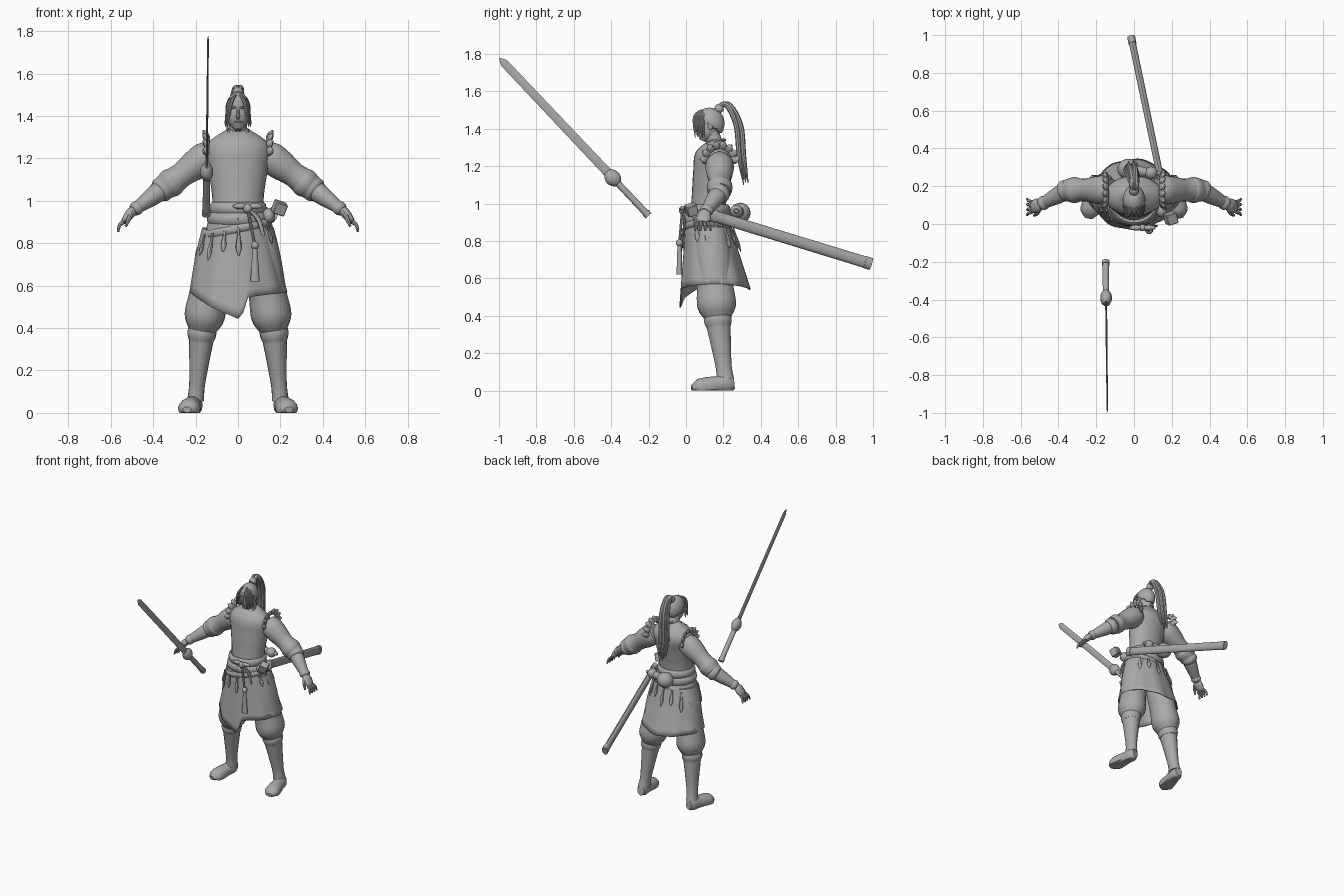
import bpy
import bmesh
from math import sin, cos, pi, radians
from mathutils import Vector, Euler

default_cube = bpy.data.objects.get("Cube")
if default_cube:
    bpy.data.objects.remove(default_cube)

clay = bpy.data.materials.new("plain_grey")
clay.use_nodes = True
grey = (.4, .4, .4, 1)
clay.diffuse_color = grey
clay.node_tree.nodes["Principled BSDF"].inputs["Base Color"].default_value = grey

across, depth, upward = Vector((1, 0, 0)), Vector((0, 1, 0)), Vector((0, 0, 1))


def finish(name, bm):
    """Turn a bmesh into a smooth object that keeps its hard edges."""
    bmesh.ops.recalc_face_normals(bm, faces=bm.faces[:])
    mesh = bpy.data.meshes.new(name)
    bm.to_mesh(mesh)
    bm.free()
    mesh.materials.append(clay)
    mesh.shade_smooth()
    mesh.set_sharp_from_angle(angle=radians(40))
    obj = bpy.data.objects.new(name, mesh)
    bpy.context.collection.objects.link(obj)
    return obj


def sample(values, t):
    """Smooth curve through evenly spaced numbers or vectors."""
    last = len(values) - 1
    i = min(int(t * last), last - 1)
    f = t * last - i
    a, b, c, d = values[max(i - 1, 0)], values[i], values[i + 1], values[min(i + 2, last)]
    return b + ((c - a) * f + (a * 2 - b * 5 + c * 4 - d) * f * f + (b * 3 - a - c * 3 + d) * f ** 3) / 2


def bridge(bm, rows):
    """Join neighbouring closed rings of vertices with quads."""
    for low, high in zip(rows, rows[1:]):
        for k in range(len(low)):
            bm.faces.new((low[k - 1], low[k], high[k], high[k - 1]))


def tube(name, path, radii, flat=(1, 1), ref=across, sides=14, steps=16, floor=None):
    """Ellipses along a path: radii lie along ref, flat scales the other axis from start to end."""
    path = [Vector(p) for p in path]
    bm = bmesh.new()
    rings = []
    centres = [sample(path, i / steps) for i in range(steps + 1)]
    for i, centre in enumerate(centres):
        t = i / steps
        along = (centres[min(i + 1, steps)] - centres[max(i - 1, 0)]).normalized()
        u = (ref - along * ref.dot(along)).normalized()
        v = along.cross(u) * (flat[0] + (flat[1] - flat[0]) * t)
        ring = []
        for k in range(sides):
            angle = 2 * pi * k / sides
            point = centre + (u * cos(angle) + v * sin(angle)) * sample(radii, t)
            if floor is not None:
                point.z = max(point.z, floor)
            ring.append(bm.verts.new(point))
        rings.append(ring)
    bridge(bm, rings)
    bm.faces.new(rings[0])
    bm.faces.new(rings[-1])
    return finish(name, bm)


def pair(name, path, radii, **options):
    """Build a part on the left and its mirror on the right."""
    for side, sign in (("left", 1), ("right", -1)):
        tube(f"{side}_{name}", [(sign * x, y, z) for x, y, z in path], radii, **options)


def stretch(start, end, first, last):
    """The piece of a straight line between two fractions of it."""
    return [start.lerp(end, first), start.lerp(end, last)]


def band(name, z, rx, ry, height, tilt):
    """A closed strap around the waist, tilted sideways."""
    turns = [2 * pi * k / 24 for k in range(25)]
    path = [(rx * sin(a), .115 - ry * cos(a), z + tilt * sin(a)) for a in turns]
    tube(name, path, [height, height], flat=(.5, .5), ref=upward, sides=8, steps=48)


def ball(name, centre, radii):
    bm = bmesh.new()
    bmesh.ops.create_uvsphere(bm, u_segments=20, v_segments=12, radius=1)
    bmesh.ops.scale(bm, vec=radii, verts=bm.verts[:])
    bmesh.ops.translate(bm, vec=centre, verts=bm.verts[:])
    return finish(name, bm)


# Landmarks of the left side of the body
shoulder, elbow = Vector((.12, .18, 1.23)), Vector((.35, .18, 1.06))
wrist, knuckles = Vector((.5, .1, .95)), Vector((.54, .09, .9))
hip, knee, ankle = Vector((.09, .13, .86)), Vector((.17, .17, .38)), Vector((.2, .21, .06))

# Torso in a sleeveless vest, neck and collar
tube("vest", [(0, .115, .86), (0, .125, 1.05), (0, .165, 1.34)],
     [.14, .125, .12, .125, .14, .15, .05], flat=(.85, .65), sides=28, steps=24)
tube("neck", [(0, .17, 1.27), (0, .13, 1.4)], [.045, .04])
pair("collar", [(0, .06, 1.26), (.045, .13, 1.33), (0, .21, 1.34)], [.008, .008], sides=8)


# Skirt: flared cloth with an overlapping pointed front hem
def skirt_point(angle, z, out):
    t = (.92 - z) / .38
    front, back = -.027 * t - out, .225 + .12 * t + out
    middle, reach = (front + back) / 2, (back - front) / 2
    return Vector(((.137 + .1 * t + out) * sin(angle), middle - reach * cos(angle), z))


def hem(angle):
    slope = .15 if angle > .05 else 1.3
    point = max(0, 1 - abs(angle - .05) / slope)
    return .54 + .03 * abs(sin(angle)) - .1 * point


bm = bmesh.new()
levels, columns = 10, 64
rows = []
for j in range(levels + 1):
    t = j / levels
    row = []
    for k in range(columns):
        angle = 2 * pi * k / columns - pi
        z = .92 + (hem(angle) - .92) * t
        row.append(bm.verts.new(skirt_point(angle, z, .004 * sin(9 * angle) * t)))
    rows.append(row)
bridge(bm, rows)
skirt = finish("skirt", bm)
cloth = skirt.modifiers.new("cloth", "SOLIDIFY")
cloth.thickness = .006

# Sash, slanted belt, and leather strips hanging from the belt
band("upper_sash", z=.965, rx=.12, ry=.108, height=.03, tilt=0)
band("lower_sash", z=.915, rx=.132, ry=.114, height=.03, tilt=0)
band("slanted_belt", z=.87, rx=.15, ry=.122, height=.018, tilt=.03)
for k in range(14):
    angle = 1.1 + .4 * k
    top = .87 + .03 * sin(angle)
    drop = .1 + .03 * (k % 2)
    path = [skirt_point(angle, top - drop * t, .012) for t in (0, .5, 1)]
    tube(f"hanging_strip_{k + 1}", path, [.006, .008, .014, .003], flat=(.7, .5),
         ref=Vector((cos(angle), sin(angle), 0)), sides=8)

# Bow and tassel at the front
knot, bead = Vector((.045, -.02, .965)), Vector((.08, -.035, .79))
ball("bow_knot", knot, (.022, .018, .022))
for side, sign in (("left", 1), ("right", -1)):
    ball(f"bow_loop_{side}", knot + across * .035 * sign + upward * .01, (.035, .014, .013))
tube("tassel_cord", [knot, bead], [.007, .007], sides=8)
ball("tassel_bead", bead, (.019, .019, .019))
tube("tassel_fringe", [bead, bead - upward * .17], [.01, .016, .022], flat=(1, .7))
tube("bow_tail", [knot, knot + Vector((.05, .01, -.05)), knot + Vector((.075, .01, -.13))],
     [.008, .012, .008], flat=(.6, .6), sides=8)

# Small box, pouch and gourd carried on the belt
bm = bmesh.new()
bmesh.ops.create_cube(bm, size=.058)
bmesh.ops.bevel(bm, geom=bm.edges[:], offset=.004, segments=1, affect="EDGES")
bmesh.ops.rotate(bm, matrix=Euler((.3, .3, .3)).to_matrix(), verts=bm.verts[:])
bmesh.ops.translate(bm, vec=(.195, .03, .967), verts=bm.verts[:])
finish("belt_box", bm)
ball("belt_pouch", (.145, .07, .93), (.03, .035, .035))
gourd_centre = Vector((-.03, .29, .95))
gourd_neck = gourd_centre + Vector((.12, -.02, .01))
ball("gourd_body", gourd_centre, (.058, .055, .055))
ball("gourd_top", gourd_neck, (.035, .034, .034))
tube("gourd_stem", [gourd_centre, gourd_neck, gourd_neck + across * .05], [.035, .02, .01], ref=upward)

# Legs in baggy trousers and tall boots
pair("trouser_leg", [hip, (.14, .155, .56), knee], [.08, .09, .09, .095, .06], flat=(1.1, 1.1), sides=18)
pair("boot_shaft", [knee, ankle], [.063, .055, .045, .037, .04], flat=(1.1, 1.2), sides=18)
pair("boot_top_band", stretch(knee, ankle, -.08, .12), [.064, .068, .06], flat=(1.1, 1.1), sides=18)
pair("boot_foot", [(.2, .255, .04), (.24, .03, .015)], [.025, .04, .043, .05, .05, .02],
     flat=(1.4, .7), floor=0)

# Arms with rolled sleeves, wrapped forearms and cuffs
pair("upper_sleeve", [shoulder, elbow], [.06, .076, .072, .06, .066, .06], ref=depth, sides=18)
pair("sleeve_roll", stretch(shoulder, elbow, .72, 1), [.05, .068, .066, .05], ref=depth, sides=18)
pair("sleeve_end", stretch(elbow, wrist, -.1, .2), [.045, .058, .058, .04], ref=depth, sides=18)
pair("forearm", [elbow, wrist], [.05, .047, .036, .023], flat=(1, .9), ref=depth)
pair("wrist_cuff", stretch(elbow, wrist, .78, .97), [.033, .038, .028], flat=(.9, .9), ref=depth)
pair("palm", stretch(wrist, knuckles, -.2, 1), [.024, .036, .037, .03], flat=(.8, .4), ref=depth)
for k in range(4):
    spread = k - 1.5
    root = knuckles + depth * .018 * spread
    bend = root + Vector((.018, .004 * spread, -.014))
    tip = root + Vector((.026, .01 * spread, -.045))
    pair(f"finger_{k + 1}", [root, bend, tip], [.01, .009, .006], ref=depth, sides=8)
pair("thumb", [wrist - depth * .02, (.515, .055, .915), (.53, .045, .88)], [.013, .011, .006],
     ref=depth, sides=8)

# Ragged layered shoulder edges
for k in range(8):
    angle = .43 * k - 1.5
    outward = Vector((0, sin(angle), cos(angle)))
    root = shoulder + across * .02 + outward * .065
    edge = root + (across * .6 + outward) * .04
    pair(f"shoulder_flap_{k + 1}", [root, edge], [.024, .022, .006], flat=(.4, .8),
         ref=Vector((0, cos(angle), -sin(angle))), sides=8)

# Head and face
tube("head", [(0, .09, 1.335), (0, .12, 1.42), (0, .13, 1.505)], [.015, .045, .052, .053, .02],
     flat=(1.1, 1.35), sides=24)
tube("nose", [(0, .058, 1.44), (0, .048, 1.4), (0, .06, 1.39)], [.005, .009, .008], sides=8)
ball("mouth", (0, .06, 1.373), (.018, .008, .004))
for side, sign in (("left", 1), ("right", -1)):
    ball(f"{side}_brow", (.024 * sign, .062, 1.44), (.018, .01, .005))
    ball(f"{side}_ear", (.053 * sign, .13, 1.415), (.007, .013, .022))

# Hair: swept-back cap, loose locks and a tall ponytail
bm = bmesh.new()
bmesh.ops.create_uvsphere(bm, u_segments=32, v_segments=20, radius=1)
middles = [(face, face.calc_center_median()) for face in bm.faces]
below_hairline = [face for face, middle in middles if middle.z < -.1 - .65 * middle.y]
bmesh.ops.delete(bm, geom=below_hairline, context="FACES")
bmesh.ops.scale(bm, vec=(.06, .08, .085), verts=bm.verts[:])
bmesh.ops.translate(bm, vec=(0, .126, 1.428), verts=bm.verts[:])
hair_cap = finish("hair_cap", bm)
hair_cap.modifiers.new("thickness", "SOLIDIFY").thickness = .005
for k in range(5):
    lean = depth * .012 * k
    path = [Vector((.01, .085, 1.5)), Vector((.032, .045, 1.46)), Vector((.05, .05, 1.35 + .01 * (k % 3)))]
    pair(f"loose_lock_{k + 1}", [p + lean + across * .003 * k for p in path], [.005, .008, .007, .002], sides=8)
tail = [Vector(p) for p in ((0, .16, 1.5), (0, .22, 1.53), (-.01, .28, 1.42),
                            (-.02, .297, 1.25), (-.02, .32, 1.1))]
tube("hair_tie", [tail[0], tail[0].lerp(tail[1], .6)], [.02, .026, .02])
for k in range(7):
    spread = (k - 3) / 3
    offset = across * .025 * spread + depth * .012 * (k % 3 - 1)
    path = [p + offset * min(i / 2, 1) for i, p in enumerate(tail)]
    path[-1].z += .03 * abs(spread)
    tube(f"ponytail_strand_{k + 1}", path, [.012, .015, .014, .013, .002], sides=8, steps=24)

# Drawn sword floating in front of the right hand
pommel, point = Vector((-.15, -.2, .935)), Vector((-.141, -.997, 1.778))
tube("sword_grip", stretch(pommel, point, 0, .22), [.018, .017], ref=upward)
tube("sword_pommel", stretch(pommel, point, 0, .02), [.021, .021], ref=upward)
tube("sword_guard", stretch(pommel, point, .2, .28), [.016, .034, .042, .034, .018],
     flat=(.75, .75), ref=upward)
tube("sword_blade", [*stretch(pommel, point, .25, .97), point], [.024, .022, .003],
     flat=(.25, .15), ref=upward, sides=6, steps=2)

# Empty scabbard hung at the left hip, reaching back
mouth, end = Vector((.165, .13, .94)), Vector((-.015, .99, .677))
tube("scabbard", [mouth, end], [.03, .031], flat=(.6, .6), ref=upward)
tube("scabbard_mouth", stretch(mouth, end, 0, .04), [.034, .034], flat=(.65, .65), ref=upward)
tube("scabbard_tip", stretch(mouth, end, .96, 1), [.033, .033], flat=(.65, .65), ref=upward)
